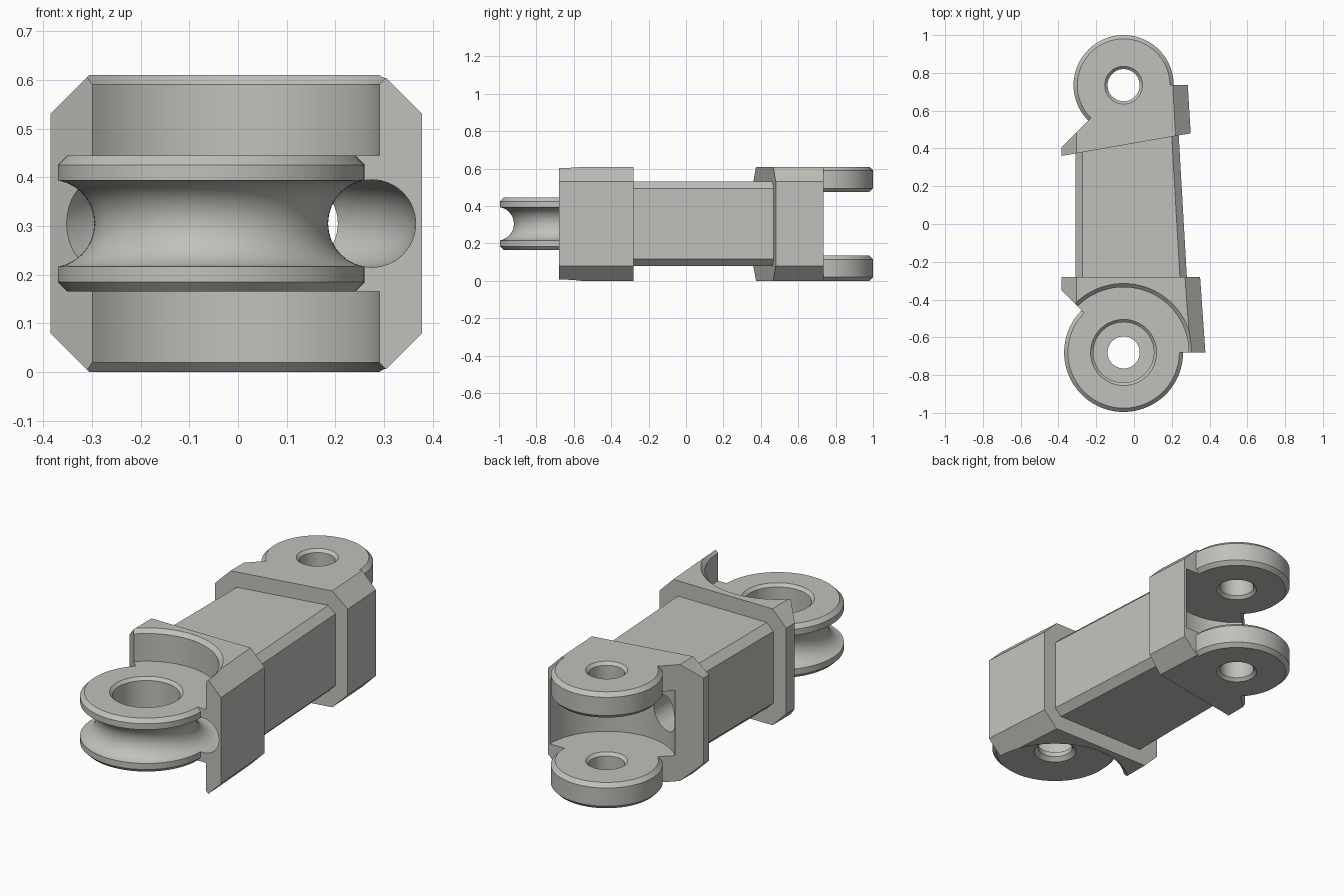
import bpy, bmesh, math
from mathutils import Matrix, Vector

if "Cube" in bpy.data.objects:
    bpy.data.objects.remove(bpy.data.objects["Cube"])

PX = -0.055            # x of both pivot axes
FY, RY = -0.68, 0.735  # y of front and rear pivots
ZM, H = 0.305, 0.61    # mid height and full height

grey = bpy.data.materials.new("light_grey")
grey.diffuse_color = (0.53, 0.53, 0.50, 1)
grey.use_nodes = True
grey.node_tree.nodes["Principled BSDF"].inputs["Base Color"].default_value = grey.diffuse_color


def finish(bm, name):
    bmesh.ops.recalc_face_normals(bm, faces=bm.faces[:])
    me = bpy.data.meshes.new(name)
    bm.to_mesh(me)
    bm.free()
    me.materials.append(grey)
    ob = bpy.data.objects.new(name, me)
    bpy.context.collection.objects.link(ob)
    return ob


def loft(name, a, b, z0, z1, c):
    """Chamfered bar between two sections, each (x_left, y_left, x_right, y_right)."""
    bm = bmesh.new()
    rings = []
    for xl, yl, xr, yr in (a, b):
        pts = [(xl + c, z0), (xr - c, z0), (xr, z0 + c), (xr, z1 - c),
               (xr - c, z1), (xl + c, z1), (xl, z1 - c), (xl, z0 + c)]
        rings.append([bm.verts.new((x, yl + (yr - yl) * (x - xl) / (xr - xl), z)) for x, z in pts])
    for i in range(8):
        j = (i + 1) % 8
        bm.faces.new((rings[0][i], rings[0][j], rings[1][j], rings[1][i]))
    bm.faces.new(rings[0])
    bm.faces.new(rings[1])
    return finish(bm, name)


def lathe(name, y, profile, n=96):
    """Solid of revolution about a vertical pivot; profile is (radius, z) from bottom to top."""
    bm = bmesh.new()
    rings = [[bm.verts.new((PX + r * math.cos(2 * math.pi * i / n),
                            y + r * math.sin(2 * math.pi * i / n), z)) for i in range(n)]
             for r, z in profile]
    for p, q in zip(rings, rings[1:]):
        for i in range(n):
            j = (i + 1) % n
            bm.faces.new((p[i], p[j], q[j], q[i]))
    bm.faces.new(rings[0])
    bm.faces.new(rings[-1])
    return finish(bm, name)


def ring(name, y, major, minor, n=96, m=32):
    bm = bmesh.new()
    rows = []
    for i in range(n):
        a = 2 * math.pi * i / n
        row = []
        for k in range(m):
            t = 2 * math.pi * k / m
            r = major + minor * math.cos(t)
            row.append(bm.verts.new((PX + r * math.cos(a), y + r * math.sin(a), ZM + minor * math.sin(t))))
        rows.append(row)
    for i in range(n):
        for k in range(m):
            i2, k2 = (i + 1) % n, (k + 1) % m
            bm.faces.new((rows[i][k], rows[i2][k], rows[i2][k2], rows[i][k2]))
    return finish(bm, name)


def prism(name, pts):
    bm = bmesh.new()
    face = bm.faces.new([bm.verts.new((x, y, -0.1)) for x, y in pts])
    ext = bmesh.ops.extrude_face_region(bm, geom=[face])
    bmesh.ops.translate(bm, vec=(0, 0, 0.9), verts=[v for v in ext["geom"] if isinstance(v, bmesh.types.BMVert)])
    return finish(bm, name)


def tunnel(name, x, y0, y1, r):
    bm = bmesh.new()
    mat = Matrix.Translation(Vector((x, (y0 + y1) / 2, ZM))) @ Matrix.Rotation(math.pi / 2, 4, 'X')
    bmesh.ops.create_cone(bm, cap_ends=True, segments=48, radius1=r, radius2=r, depth=y1 - y0, matrix=mat)
    return finish(bm, name)


def combine(ob, other, op):
    mod = ob.modifiers.new(op, 'BOOLEAN')
    mod.operation, mod.solver, mod.object = op, 'EXACT', other
    dg = bpy.context.evaluated_depsgraph_get()
    me = bpy.data.meshes.new_from_object(ob.evaluated_get(dg))
    ob.modifiers.clear()
    ob.data = me
    bpy.data.objects.remove(other, do_unlink=True)


def cut(ob, other):
    combine(ob, other, 'DIFFERENCE')


def join(ob, other):
    combine(ob, other, 'UNION')


def disc(r, z0, z1, c=0.02):
    return [(r - c, z0), (r, z0 + c), (r, z1 - c), (r - c, z1)]


# front block with slanted left corner and round clearances above and below the pulley
link = loft("finger_link", (-0.385, FY, 0.378, FY), (-0.385, -0.28, 0.35, -0.28), 0, H, 0.08)
cut(link, prism("corner_cut", [(-0.035, -0.70), (-0.6, -0.135), (-0.6, -0.70)]))
cut(link, lathe("upper_clearance", FY, [(0.345, 0.445), (0.345, 0.59), (0.365, H), (0.365, 0.7)]))
cut(link, lathe("lower_clearance", FY, [(0.365, -0.1), (0.365, 0), (0.345, 0.02), (0.345, 0.165)]))

# rear block with slanted corner and a slot for the next pulley
rear = loft("rear_block", (-0.385, 0.36, 0.30, 0.48), (-0.385, RY, 0.285, RY), 0, H, 0.08)
cut(rear, prism("corner_cut", [(-0.035, 0.755), (-0.6, 0.19), (-0.6, 0.755)]))

# tapered middle bar
bar = loft("middle_bar", (-0.31, -0.30, 0.281, -0.30), (-0.31, 0.40, 0.235, 0.50), 0.08, 0.53, 0.037)
join(link, bar)
join(link, rear)
cut(link, lathe("rear_slot", RY, [(0.33, 0.135), (0.33, 0.475)]))

# pulley, its round groove and stepped bore
join(link, lathe("pulley", FY, disc(0.315, 0.165, 0.445)))
cut(link, ring("groove", FY, 0.33, 0.09))
cut(link, lathe("bore", FY, [(0.105, 0.1), (0.105, 0.165), (0.085, 0.185), (0.085, 0.21),
                             (0.16, 0.21), (0.16, 0.43), (0.175, 0.445), (0.175, 0.5)]))

# cable tunnels from groove to rear slot
for x in (0.115, -0.19):
    cut(link, tunnel("cable_tunnel", x, -0.38, 0.60, 0.09))

# two rear ears with chamfered pin holes
for z0, z1 in ((0, 0.135), (0.475, H)):
    join(link, lathe("rear_ear", RY, disc(0.265, z0, z1)))
    cut(link, lathe("pin_hole", RY, [(0.10, z0 - 0.05), (0.10, z0), (0.085, z0 + 0.015),
                                     (0.085, z1 - 0.015), (0.10, z1), (0.10, z1 + 0.05)]))

bpy.context.view_layer.objects.active = link
link.select_set(True)
bpy.ops.object.shade_smooth_by_angle(angle=math.radians(25))
